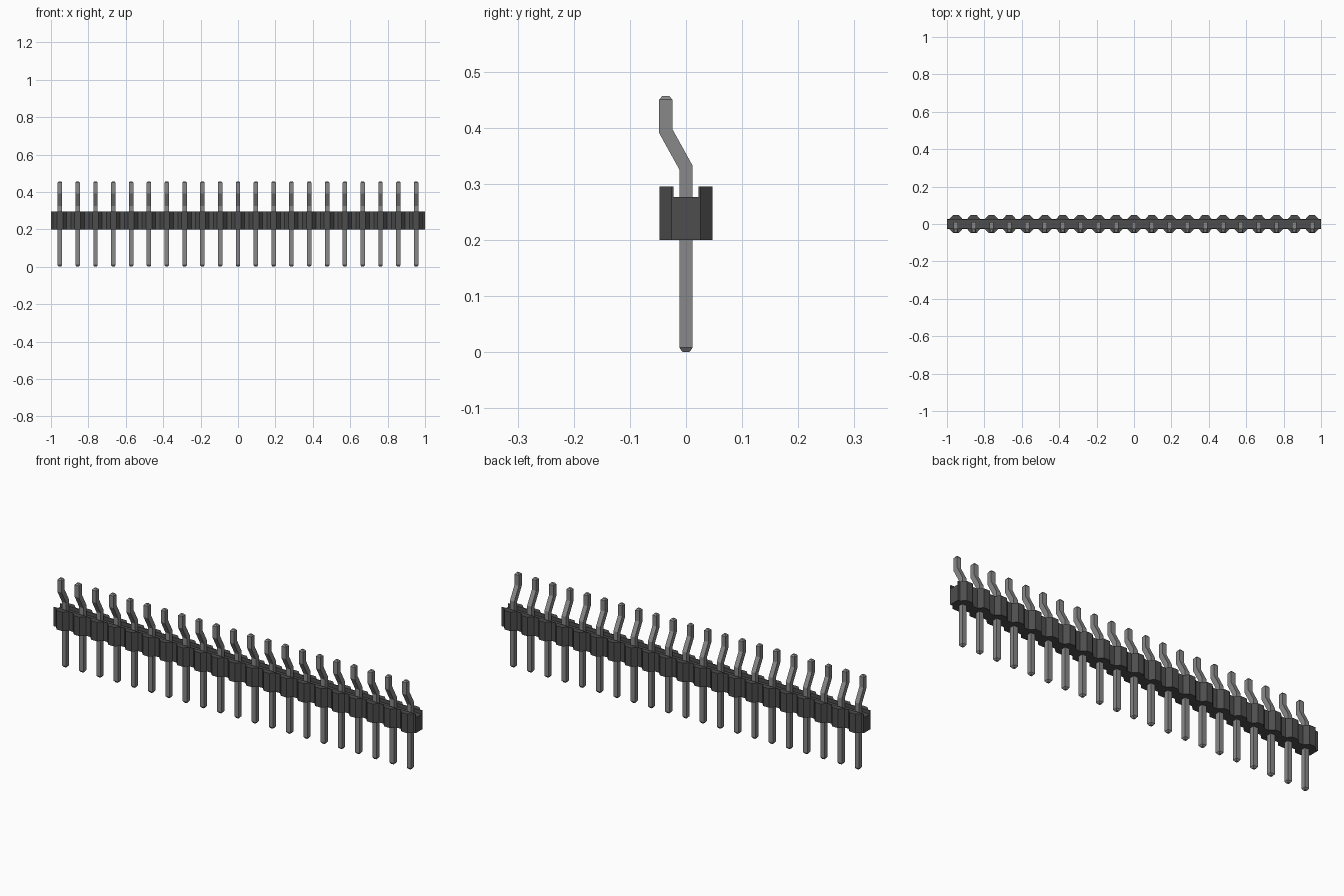
import bpy, bmesh

cube = bpy.data.objects.get("Cube")
if cube:
    bpy.data.objects.remove(cube, do_unlink=True)

COUNT = 21
PITCH = 2 / COUNT


def material(name, value):
    m = bpy.data.materials.new(name)
    m.use_nodes = True
    colour = (value, value, value, 1)
    m.diffuse_color = colour
    m.node_tree.nodes["Principled BSDF"].inputs["Base Color"].default_value = colour
    return m


def finish(bm, name, mat):
    bmesh.ops.recalc_face_normals(bm, faces=bm.faces)
    mesh = bpy.data.meshes.new(name)
    bm.to_mesh(mesh)
    bm.free()
    mesh.materials.append(mat)
    obj = bpy.data.objects.new(name, mesh)
    bpy.context.collection.objects.link(obj)
    return obj


def loft(bm, rings):
    """Join equal rings of points into a closed solid."""
    loops = [[bm.verts.new(p) for p in ring] for ring in rings]
    n = len(loops[0])
    for a, b in zip(loops, loops[1:]):
        for i in range(n):
            j = (i + 1) % n
            bm.faces.new((a[i], a[j], b[j], b[i]))
    bm.faces.new(loops[0])
    bm.faces.new(loops[-1])


plastic = material("black plastic", 0.075)
metal = material("grey metal", 0.25)

# Housing: a U-shaped section swept along x, pinched at each joint between pins
WAIST, BULGE, GROOVE = 0.026, 0.0475, 0.022
BOTTOM, FLOOR, TOP = 0.2, 0.277, 0.295


def section(x, w):
    half = [(w, BOTTOM), (w, TOP), (GROOVE, TOP), (GROOVE, FLOOR)]
    pts = half + [(-y, z) for y, z in reversed(half)]
    return [(x, y, z) for y, z in pts]


bm = bmesh.new()
stations = [section(-1, WAIST)]
for k in range(COUNT):
    c = -1 + PITCH * (k + 0.5)
    for dx, w in ((-0.036, WAIST), (-0.016, BULGE), (0.016, BULGE), (0.036, WAIST)):
        stations.append(section(c + dx, w))
stations.append(section(1, WAIST))
loft(bm, stations)
finish(bm, "housing", plastic)

# Pins: square wire with tapered tips and an offset bend; (y, z, half width)
R = 0.0118
path = [(0, 0, 0.006), (0, 0.008, R), (0, 0.329, R),
        (-0.036, 0.394, R), (-0.036, 0.45, R), (-0.036, 0.457, 0.006)]
bm = bmesh.new()
rings = []
for y, z, r in path:
    # mitre the two bend rings so the wire keeps its thickness
    tilt = 0.0035 if 0.3 < z < 0.4 else 0
    rings.append([(-r, y - r, z - tilt), (r, y - r, z - tilt),
                  (r, y + r, z + tilt), (-r, y + r, z + tilt)])
loft(bm, rings)
first = finish(bm, "pin_01", metal)
first.location.x = -1 + PITCH / 2
for k in range(1, COUNT):
    pin = first.copy()
    pin.name = f"pin_{k + 1:02d}"
    pin.location.x = -1 + PITCH * (k + 0.5)
    bpy.context.collection.objects.link(pin)
